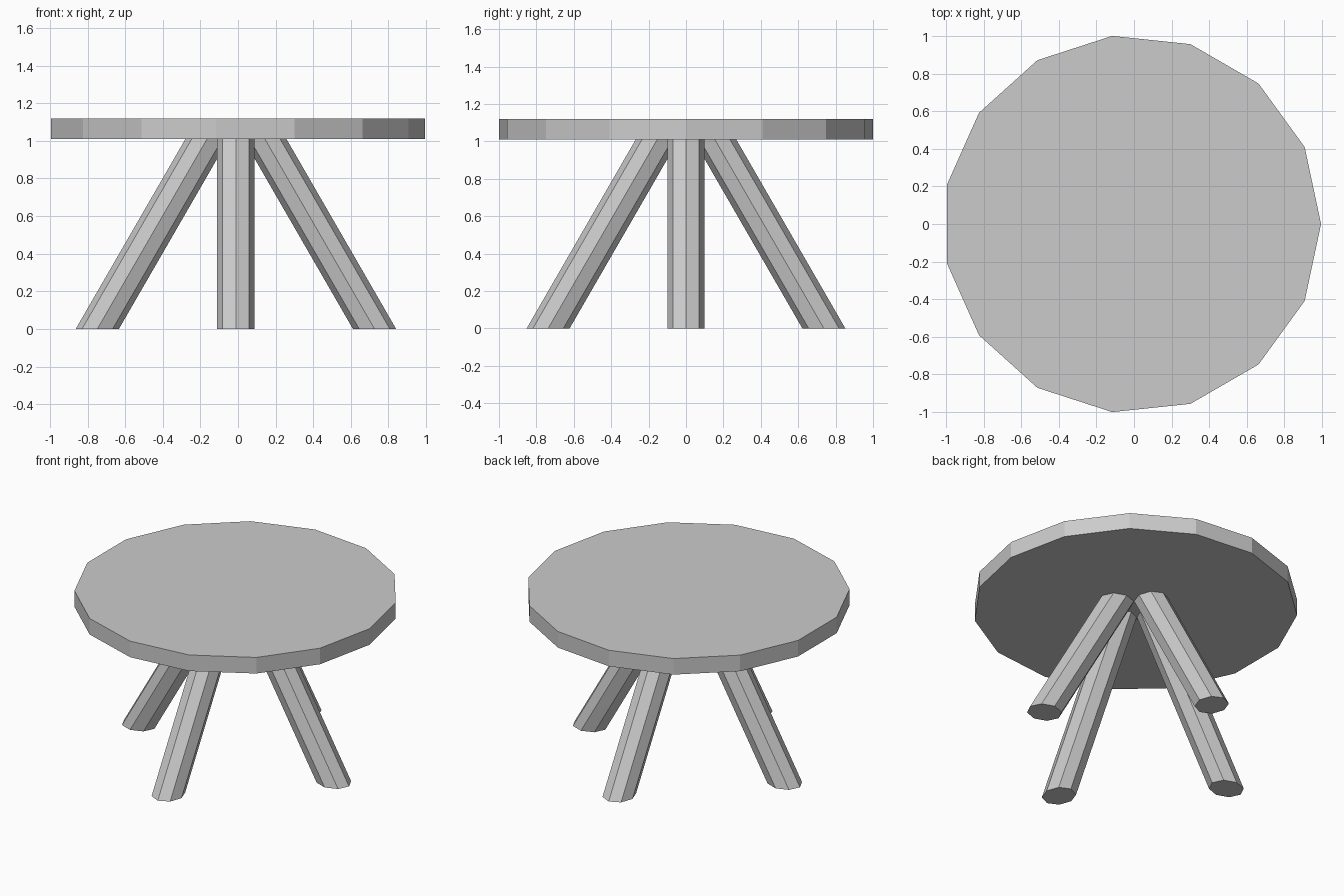
import bpy, bmesh
from math import cos, sin, tan, pi, radians

if "Cube" in bpy.data.objects:
    bpy.data.objects.remove(bpy.data.objects["Cube"])

CX = -0.011          # 15-sided top is off-centre so its bounds are centred
TOP_Z0, TOP_Z1 = 1.01, 1.12
TILT = radians(30)


def prism(name, bottom, top):
    """Solid between two matching rings of points."""
    bm = bmesh.new()
    lo = [bm.verts.new(p) for p in bottom]
    hi = [bm.verts.new(p) for p in top]
    n = len(lo)
    bm.faces.new(lo[::-1])
    bm.faces.new(hi)
    for i in range(n):
        j = (i + 1) % n
        bm.faces.new((lo[i], lo[j], hi[j], hi[i]))
    bmesh.ops.recalc_face_normals(bm, faces=bm.faces)
    mesh = bpy.data.meshes.new(name)
    bm.to_mesh(mesh)
    bm.free()
    obj = bpy.data.objects.new(name, mesh)
    bpy.context.collection.objects.link(obj)
    return obj


def ring(n, rx, ry, x, z):
    return [(x + rx * cos(2 * pi * i / n), ry * sin(2 * pi * i / n), z) for i in range(n)]


# Tabletop
table_top = prism("table_top", ring(15, 1.0055, 1.0055, 0, TOP_Z0),
                  ring(15, 1.0055, 1.0055, 0, TOP_Z1))
table_top.location.x = CX

# Four splayed octagonal legs, cut level at floor and tabletop
R, FOOT = 0.0995, 0.737
for k, side in enumerate(("right", "back", "left", "front")):
    leg = prism(side + "_leg",
                ring(8, R / cos(TILT), R, FOOT, 0),
                ring(8, R / cos(TILT), R, FOOT - TOP_Z0 * tan(TILT), TOP_Z0))
    leg.location.x = CX
    leg.rotation_euler.z = k * pi / 2
